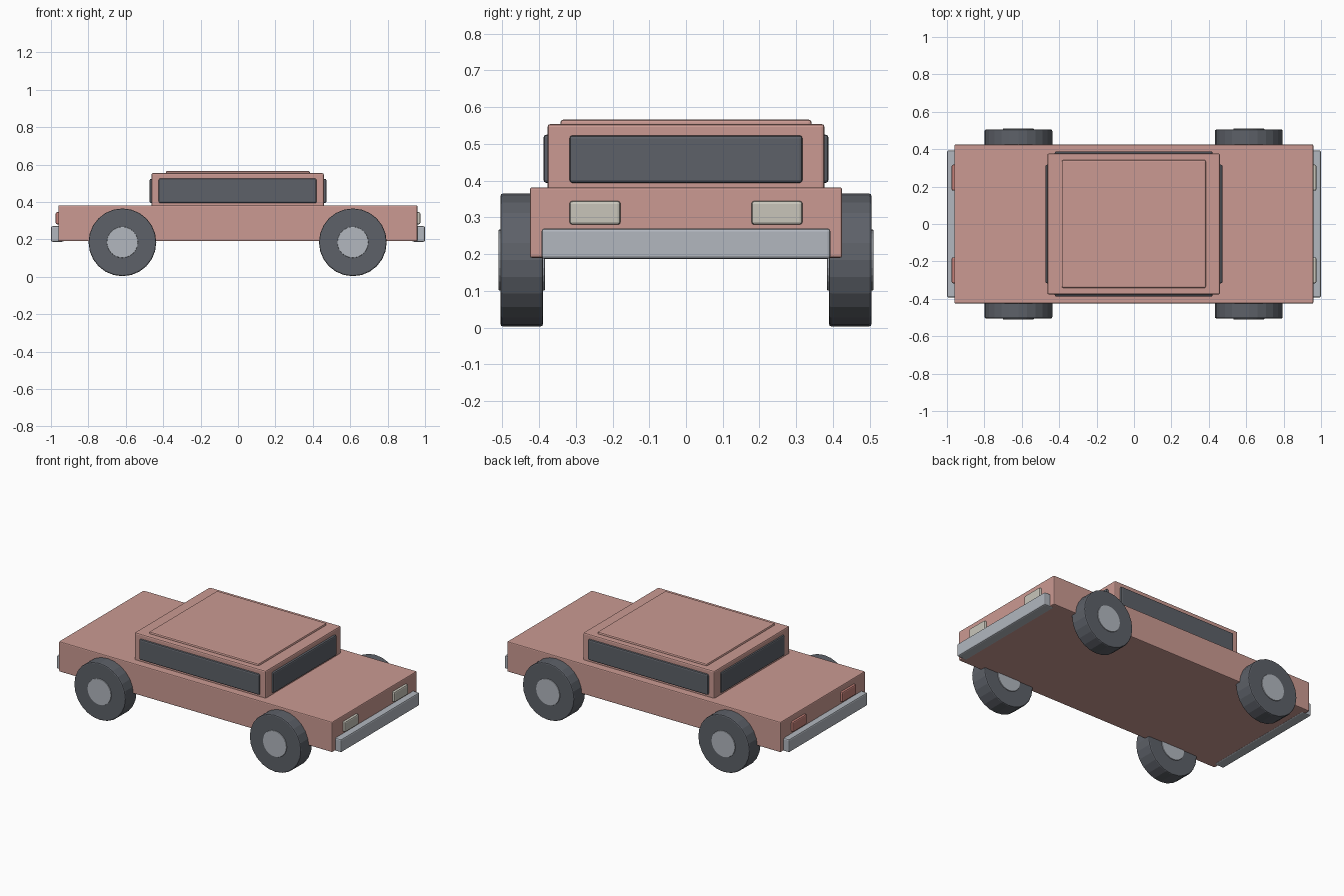
import bpy, math

if "Cube" in bpy.data.objects:
    bpy.data.objects.remove(bpy.data.objects["Cube"])


def material(name, color):
    m = bpy.data.materials.new(name)
    m.diffuse_color = (*color, 1)
    m.use_nodes = True
    m.node_tree.nodes["Principled BSDF"].inputs["Base Color"].default_value = m.diffuse_color
    return m


PAINT = material("pink_paint", (0.597, 0.323, 0.288))
DARK = material("dark_rubber_and_glass", (0.110, 0.120, 0.140))
METAL = material("pale_metal", (0.445, 0.475, 0.520))
LAMP = material("cream_lamp", (0.578, 0.558, 0.491))
TAIL = material("red_lamp", (0.560, 0.220, 0.190))


def finish(name, mat, bevel):
    o = bpy.context.object
    o.name = name
    o.data.materials.append(mat)
    bpy.ops.object.transform_apply(location=False, rotation=True, scale=True)
    if bevel:
        b = o.modifiers.new("soft_edges", 'BEVEL')
        b.width = bevel
        b.segments = 2
        b.limit_method = 'ANGLE'
        b.angle_limit = math.radians(40)
    return o


def box(name, x, y, z, mat, bevel=0.008):
    """Box from (min, max) pairs on each axis."""
    bpy.ops.mesh.primitive_cube_add(
        size=1, location=[(a + b) / 2 for a, b in (x, y, z)])
    bpy.context.object.scale = [b - a for a, b in (x, y, z)]
    return finish(name, mat, bevel)


def disc(name, x, y, z, radius, width, sides, mat, bevel):
    """Cylinder with its axle along y."""
    bpy.ops.mesh.primitive_cylinder_add(
        vertices=sides, radius=radius, depth=width,
        location=(x, y, z), rotation=(math.pi / 2, 0, 0))
    return finish(name, mat, bevel)


def span(side, near, far):
    return tuple(sorted((side * near, side * far)))


# Body, cabin and raised roof panel
box("body", (-0.961, 0.959), (-0.425, 0.425), (0.19, 0.382), PAINT, 0.006)
box("cabin", (-0.463, 0.459), (-0.377, 0.377), (0.36, 0.554), PAINT)
box("roof_panel", (-0.386, 0.384), (-0.342, 0.342), (0.54, 0.566), PAINT)

for s, end in ((1, "front"), (-1, "rear")):
    # Bumper, windscreen and lamps at each end
    box(end + "_bumper", span(s, 0.932, 1.0), (-0.393, 0.393), (0.187, 0.27), METAL)
    box(end + "_windscreen", span(s, 0.44, 0.473), (-0.317, 0.317), (0.394, 0.523), DARK)
    for t in (1, -1):
        box(end + "_lamp", span(s, 0.94, 0.975), span(t, 0.178, 0.317),
            (0.28, 0.345), LAMP if s > 0 else TAIL)

for t, side in ((1, "left"), (-1, "right")):
    # Side windows
    box(side + "_window", (-0.424, 0.420), span(t, 0.355, 0.388), (0.394, 0.525), DARK)
    # Wheels with hubs showing on both faces
    for x, end in ((0.614, "front"), (-0.618, "rear")):
        disc(f"{end}_{side}_tyre", x, t * 0.447, 0.184, 0.181, 0.116, 24, DARK, 0.007)
        disc(f"{end}_{side}_hub", x, t * 0.447, 0.184, 0.083, 0.126, 24, METAL, 0.003)
